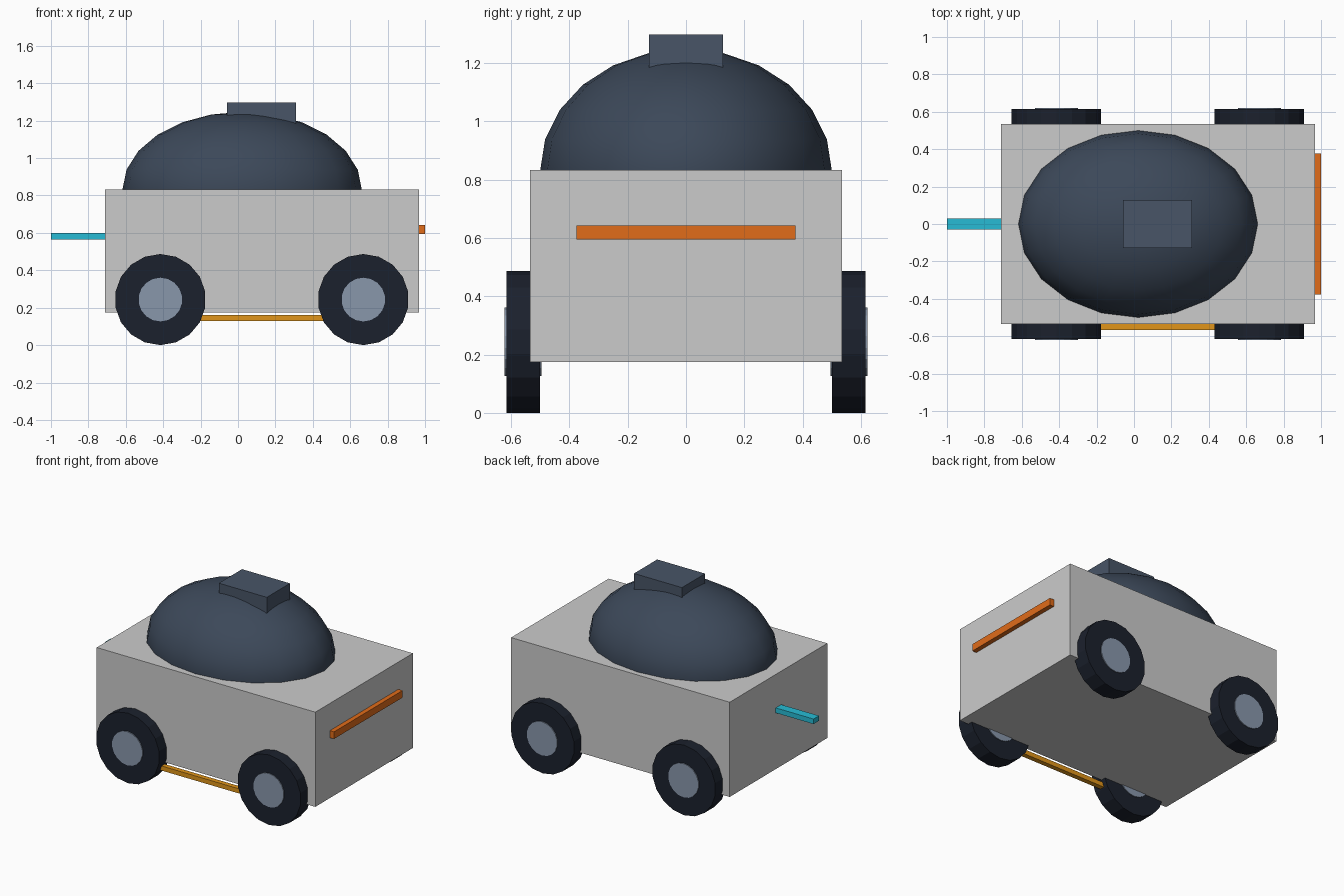
import bpy
from math import radians

if "Cube" in bpy.data.objects:
    bpy.data.objects.remove(bpy.data.objects["Cube"])


def material(name, rgb):
    m = bpy.data.materials.new(name)
    m.diffuse_color = (*rgb, 1)
    m.use_nodes = True
    m.node_tree.nodes["Principled BSDF"].inputs["Base Color"].default_value = m.diffuse_color
    return m


DOME = material("slate", (0.045, 0.065, 0.100))
HATCH = material("light_slate", (0.065, 0.090, 0.135))
TYRE = material("rubber", (0.011, 0.015, 0.026))
HUB = material("steel", (0.25, 0.31, 0.41))
AMBER = material("amber", (0.75, 0.30, 0.01))
ORANGE = material("orange", (0.75, 0.15, 0.01))
CYAN = material("cyan", (0.02, 0.50, 0.66))


def finish(name, mat):
    ob = bpy.context.object
    ob.name = name
    if mat:
        ob.data.materials.append(mat)
    return ob


def box(name, x, y, z, mat=None):
    """Box given as (min, max) ranges along each axis."""
    bpy.ops.mesh.primitive_cube_add(size=1, location=[sum(r) / 2 for r in (x, y, z)])
    bpy.context.object.scale = [r[1] - r[0] for r in (x, y, z)]
    bpy.ops.object.transform_apply(location=False, rotation=False)
    return finish(name, mat)


def disc(name, radius, depth, loc, mat):
    """Cylinder lying along the axle direction (y)."""
    bpy.ops.mesh.primitive_cylinder_add(vertices=18, radius=radius, depth=depth,
                                        location=loc, rotation=(radians(90), 0, 0))
    return finish(name, mat)


# Hull
box("hull", (-0.71, 0.968), (-0.535, 0.535), (0.175, 0.832))

# Domed roof
bpy.ops.mesh.primitive_uv_sphere_add(segments=20, ring_count=12, radius=1,
                                     location=(0.022, 0, 0.83))
bpy.context.object.scale = (0.64, 0.5, 0.417)
bpy.ops.object.transform_apply(location=False, rotation=False)
bpy.ops.object.shade_smooth_by_angle(angle=radians(40))
finish("dome", DOME)

# Roof hatch
box("roof_hatch", (-0.058, 0.31), (-0.127, 0.127), (1.12, 1.297), HATCH)

# Four wheels with hubs
for end, x in (("rear", -0.415), ("front", 0.67)):
    for side, s in (("right", -1), ("left", 1)):
        loc = (x, s * 0.558, 0.2435)
        disc(f"{end}_{side}_tyre", 0.2435, 0.115, loc, TYRE)
        disc(f"{end}_{side}_hub", 0.117, 0.127, loc, HUB)

# Side rail between the wheels, bumper strip and tail bar
box("side_rail", (-0.415, 0.67), (-0.566, -0.532), (0.129, 0.161), AMBER)
box("bumper_strip", (0.94, 1.0), (-0.376, 0.376), (0.594, 0.643), ORANGE)
box("tail_bar", (-1.0, -0.69), (-0.03, 0.03), (0.565, 0.6), CYAN)
